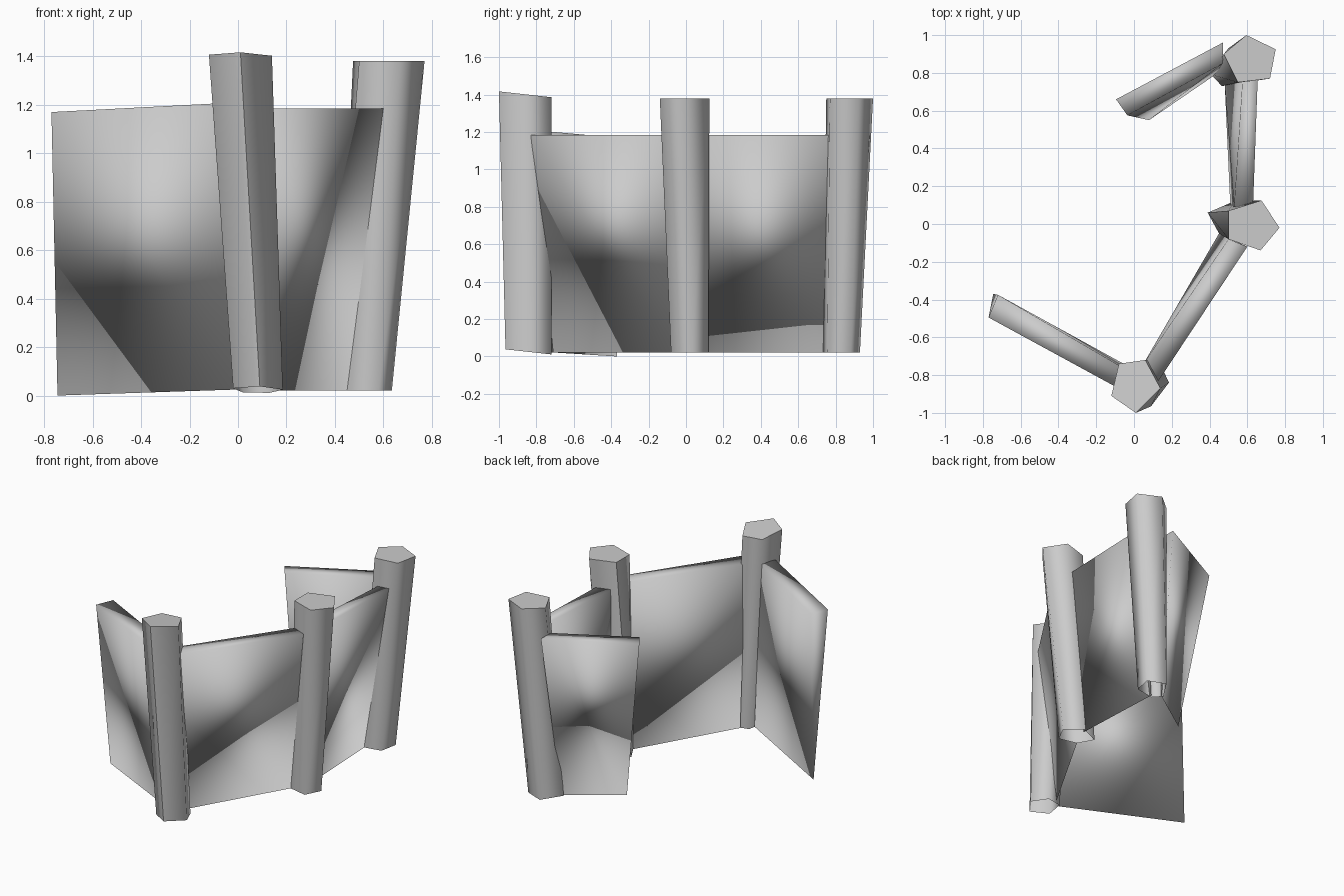
import bpy, math

if "Cube" in bpy.data.objects:
    bpy.data.objects.remove(bpy.data.objects["Cube"])

grey = bpy.data.materials.new("stone_grey")
grey.diffuse_color = (0.6, 0.6, 0.6, 1)
grey.use_nodes = True
grey.node_tree.nodes["Principled BSDF"].inputs["Base Color"].default_value = grey.diffuse_color


def make(name, verts, faces, smooth_angle):
    mesh = bpy.data.meshes.new(name)
    mesh.from_pydata(verts, [], faces)
    mesh.materials.append(grey)
    obj = bpy.data.objects.new(name, mesh)
    bpy.context.collection.objects.link(obj)
    bpy.ops.object.select_all(action='DESELECT')
    obj.select_set(True)
    bpy.context.view_layer.objects.active = obj
    if smooth_angle:
        bpy.ops.object.shade_smooth_by_angle(angle=math.radians(smooth_angle))
    else:
        bpy.ops.object.shade_smooth()


def post(name, top, bottom, z_top, z_bottom, slope=0):
    """Five-sided leaning post, closed on top and open below; rings run clockwise."""
    mid = sum(p[1] for p in top) / 5
    verts = [(x, y, z_top + slope * (y - mid)) for x, y in top]
    verts += [(x, y, z_bottom + slope * (y - mid)) for x, y in bottom]
    faces = [(4, 3, 2, 1, 0)]
    faces += [(i, (i + 1) % 5, (i + 1) % 5 + 5, i + 5) for i in range(5)]
    make(name, verts, faces, 80)


def panel(name, outer, inner, foot, z_top=(1.185, 1.185), z_foot=(0.02, 0.02)):
    """Wedge wall: thick top edge narrowing to a single foot edge."""
    verts = [(*p, z) for p, z in zip(outer, z_top)]
    verts += [(*p, z) for p, z in zip(inner, z_top)]
    verts += [(*p, z) for p, z in zip(foot, z_foot)]
    faces = [(0, 1, 3, 2), (0, 4, 5, 1), (2, 3, 5, 4), (0, 2, 4), (1, 5, 3)]
    make(name, verts, faces, 0)


# Posts
post("front_post",
     [(-0.08, -0.74), (0.06, -0.72), (0.14, -0.87), (0.01, -1.0), (-0.12, -0.91)],
     [(0.02, -0.74), (0.13, -0.72), (0.185, -0.84), (0.09, -0.965), (-0.02, -0.89)],
     1.40, 0.025, -0.11)
post("middle_post",
     [(0.50, 0.07), (0.675, 0.125), (0.77, -0.02), (0.67, -0.14), (0.50, -0.08)],
     [(0.39, 0.06), (0.53, 0.12), (0.635, 0.03), (0.58, -0.08), (0.45, -0.05)],
     1.38, 0.02)
post("back_post",
     [(0.475, 0.90), (0.595, 1.0), (0.75, 0.925), (0.72, 0.77), (0.55, 0.75)],
     [(0.41, 0.79), (0.50, 0.93), (0.625, 0.88), (0.60, 0.755), (0.465, 0.73)],
     1.38, 0.02)

# Wall panels
panel("left_panel", [(-0.77, -0.495), (-0.10, -0.86)], [(-0.72, -0.375), (-0.06, -0.76)],
      [(-0.745, -0.37), (0.0, -0.77)], (1.17, 1.205), (0.0, 0.025))
panel("front_panel", [(0.13, -0.83), (0.60, -0.12)], [(0.05, -0.74), (0.50, -0.08)],
      [(0.07, -0.71), (0.45, -0.05)])
panel("right_panel", [(0.63, 0.09), (0.655, 0.77)], [(0.53, 0.09), (0.575, 0.77)],
      [(0.51, 0.09), (0.48, 0.75)])
panel("back_panel", [(0.47, 0.96), (-0.095, 0.66)], [(0.47, 0.85), (-0.035, 0.575)],
      [(0.43, 0.79), (0.08, 0.55)])

# Consistent outward normals on the closed wedges
import bmesh
for obj in bpy.data.objects:
    bm = bmesh.new()
    bm.from_mesh(obj.data)
    bmesh.ops.recalc_face_normals(bm, faces=bm.faces)
    bm.to_mesh(obj.data)
    bm.free()
